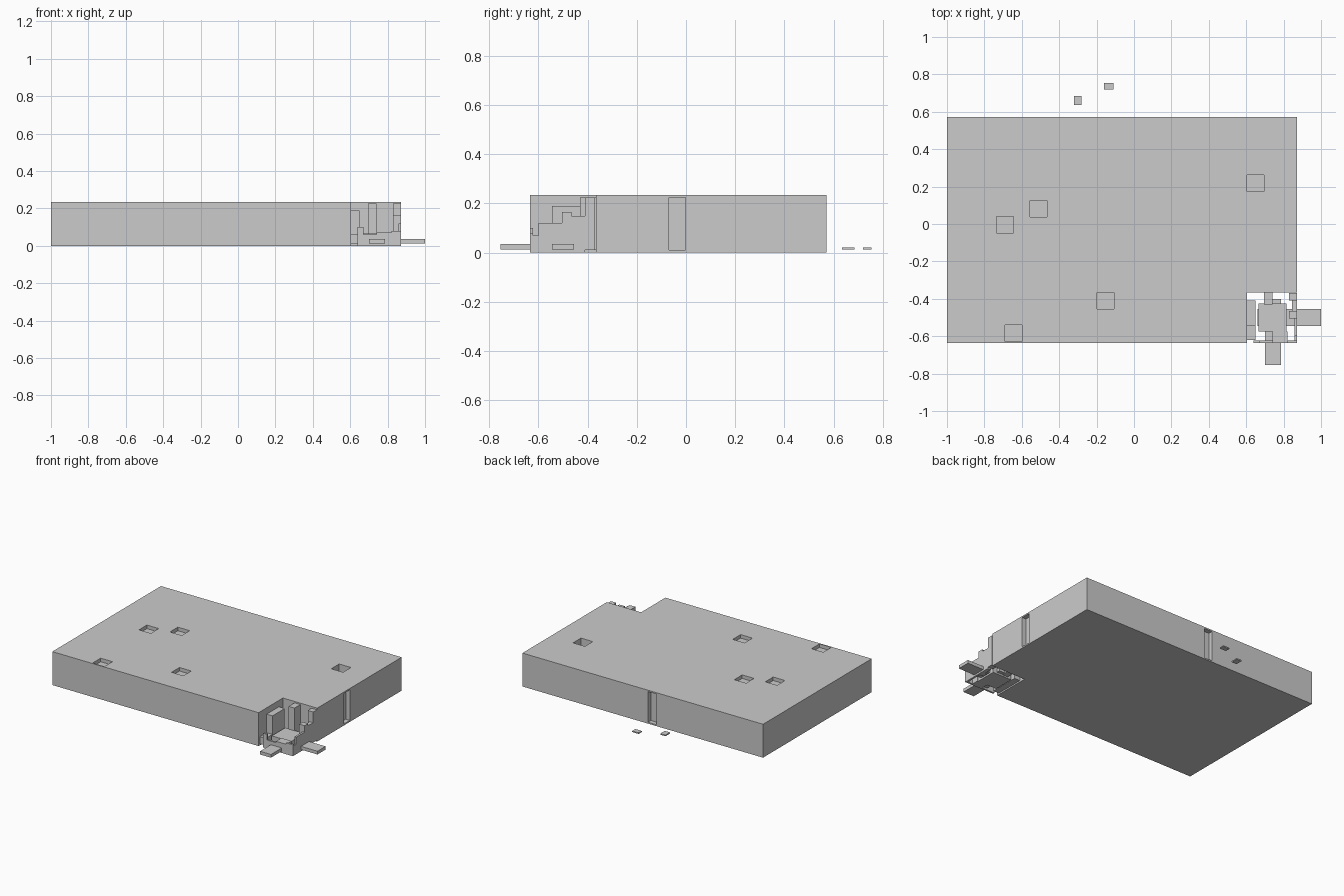
import bpy, bmesh
from mathutils import Vector

if "Cube" in bpy.data.objects:
    bpy.data.objects.remove(bpy.data.objects["Cube"])


def boxes(name, spans):
    """One object made of boxes given as (x0, x1, y0, y1, z0, z1)."""
    bm = bmesh.new()
    for x0, x1, y0, y1, z0, z1 in spans:
        made = bmesh.ops.create_cube(bm, size=1)["verts"]
        for v in made:
            v.co = Vector((x0 + (v.co.x + .5) * (x1 - x0),
                           y0 + (v.co.y + .5) * (y1 - y0),
                           z0 + (v.co.z + .5) * (z1 - z0)))
    me = bpy.data.meshes.new(name)
    bm.to_mesh(me)
    bm.free()
    ob = bpy.data.objects.new(name, me)
    bpy.context.collection.objects.link(ob)
    return ob


# Main slab with a corner cell, top pockets and side slots cut away
H = 0.235
body = boxes("main_slab", [(-1, .872, -.635, .572, 0, H)])
cuts = [(.605, 1, -.8, -.365, -.1, .4),          # corner cell
        (.84, .95, -.07, -.002, .01, .225),      # right slot
        (-.17, -.105, .54, .65, .01, .225)]      # back slot
for x, y, depth in [(-.69, -.005, .025), (-.51, .082, .025), (-.153, -.41, .025),
                    (-.645, -.583, .025), (.65, .217, .07)]:
    cuts.append((x - .046, x + .046, y - .044, y + .044, H - depth, .4))
cutter = boxes("slab_cutter", cuts)
cutter.hide_render = True
mod = body.modifiers.new("cut", "BOOLEAN")
mod.operation = "DIFFERENCE"
mod.solver = "EXACT"
mod.object = cutter
bpy.context.view_layer.objects.active = body
bpy.ops.object.modifier_apply(modifier="cut")
bpy.data.objects.remove(cutter)

# Flat crossing bars that stick out of the corner cell
boxes("long_tabs", [(.66, 1, -.545, -.455, .012, .035),
                    (.70, .785, -.755, -.40, .012, .035)])

# Core block between the interlocking pieces
boxes("corner_core", [(.665, .815, -.575, -.425, 0, .065)])

# Stepped panels on the inner sides of the cell
boxes("left_panel", [(.605, .65, -.545, -.41, .01, .19),
                     (.605, .65, -.62, -.545, .01, .06)])
boxes("rear_posts", [(.695, .74, -.43, -.365, .01, .225),
                     (.83, .872, -.41, -.37, .01, .225)])

# Stepped thin walls on the outer sides of the cell
boxes("front_wall", [(.64, .67, -.635, -.622, 0, .10),
                     (.67, .74, -.635, -.622, 0, .06),
                     (.74, .82, -.635, -.575, 0, .07),
                     (.82, .872, -.635, -.622, 0, .08)])
boxes("right_wall", [(.858, .872, -.622, -.60, 0, .07),
                     (.858, .872, -.60, -.505, 0, .12),
                     (.83, .872, -.505, -.465, 0, .165),
                     (.845, .872, -.465, -.41, 0, .15)])

# Small plain loose chips behind the slab
boxes("loose_chips", [(-.32, -.28, .635, .685, .012, .02),
                      (-.16, -.11, .72, .755, .012, .02)])
